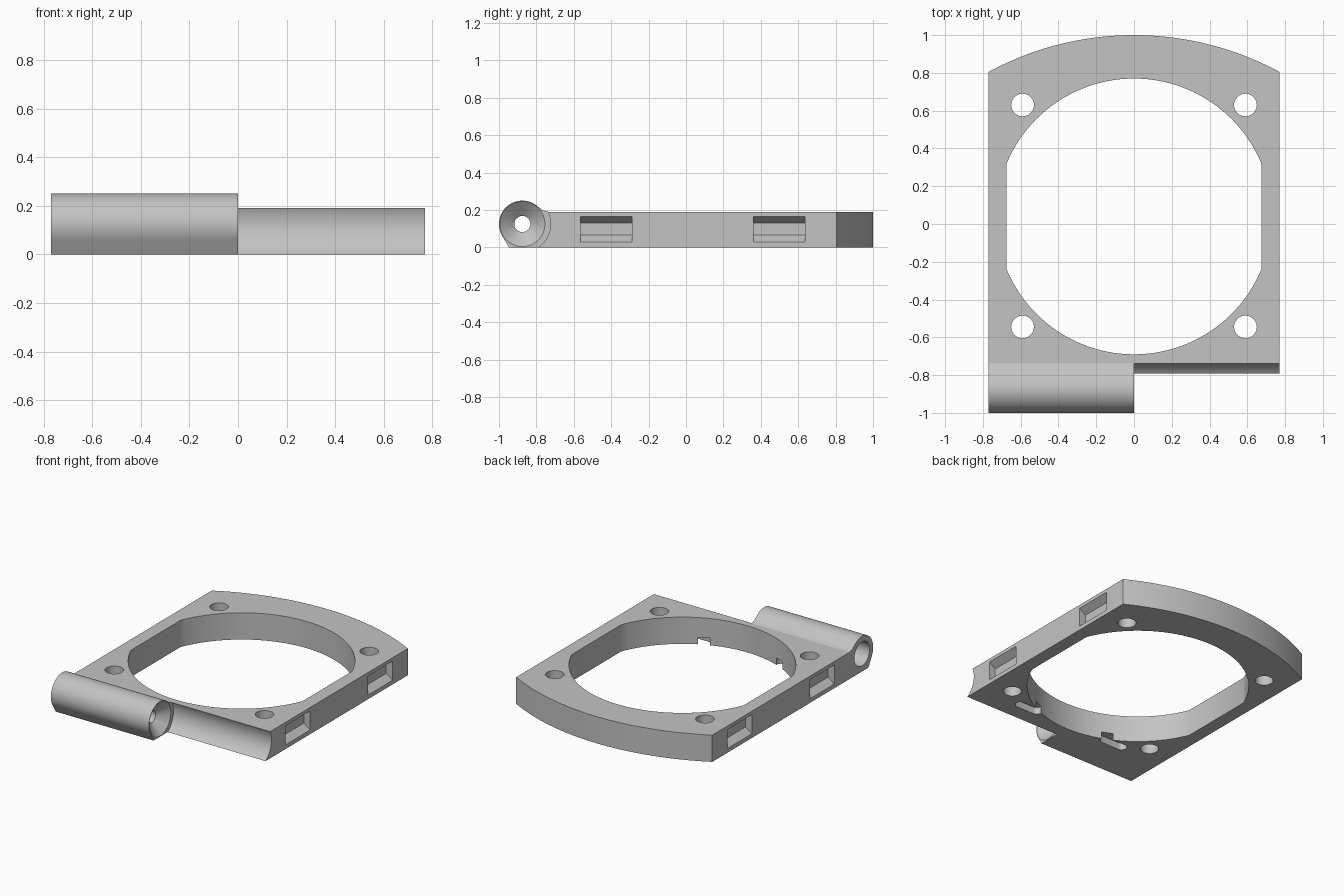
import bpy
import bmesh
from math import sin, cos, pi, radians, asin, acos, tau

cube = bpy.data.objects.get("Cube")
if cube:
    bpy.data.objects.remove(cube)

grey = bpy.data.materials.new("plain grey")
grey.use_nodes = True
GREY = (0.55, 0.55, 0.55, 1)
grey.diffuse_color = GREY
grey.node_tree.nodes["Principled BSDF"].inputs["Base Color"].default_value = GREY

W, T = 0.77, 0.19            # plate half width and thickness
AY, AZ, AR = -0.875, 0.125, 0.125   # hinge axis and barrel radius
JOIN = -0.735                # where barrel meets plate


def add_object(name, bm):
    bmesh.ops.recalc_face_normals(bm, faces=bm.faces)
    mesh = bpy.data.meshes.new(name)
    bm.to_mesh(mesh)
    bm.free()
    mesh.materials.append(grey)
    ob = bpy.data.objects.new(name, mesh)
    bpy.context.collection.objects.link(ob)
    return ob


def prism(name, pts, axis, lo, hi):
    """Extrude a flat outline along one axis."""
    place = {"x": lambda a, b, d: (d, a, b),
             "y": lambda a, b, d: (a, d, b),
             "z": lambda a, b, d: (a, b, d)}[axis]
    bm = bmesh.new()
    low = [bm.verts.new(place(a, b, lo)) for a, b in pts]
    high = [bm.verts.new(place(a, b, hi)) for a, b in pts]
    bm.faces.new(low)
    bm.faces.new(high)
    n = len(pts)
    for i in range(n):
        j = (i + 1) % n
        bm.faces.new((low[i], low[j], high[j], high[i]))
    return add_object(name, bm)


def lathe_x(name, profile, sides=48):
    """Solid turned about the hinge axis from (x, radius) points."""
    bm = bmesh.new()
    rings = [[bm.verts.new((x, AY + r * cos(tau * i / sides), AZ + r * sin(tau * i / sides)))
              for i in range(sides)] for x, r in profile]
    for a, b in zip(rings, rings[1:]):
        for i in range(sides):
            j = (i + 1) % sides
            bm.faces.new((a[i], a[j], b[j], b[i]))
    bm.faces.new(rings[0])
    bm.faces.new(rings[-1])
    return add_object(name, bm)


def arc(cx, cy, r, start, end, n):
    return [(cx + r * cos(start + (end - start) * i / n),
             cy + r * sin(start + (end - start) * i / n)) for i in range(n + 1)]


def circle(cx, cy, r, n=40):
    return arc(cx, cy, r, 0, tau, n)[:-1]


def activate(ob):
    bpy.ops.object.select_all(action="DESELECT")
    ob.select_set(True)
    bpy.context.view_layer.objects.active = ob


def cut(ob, cutter):
    cutter.hide_render = True
    mod = ob.modifiers.new("cut", "BOOLEAN")
    mod.operation = "DIFFERENCE"
    mod.solver = "EXACT"
    mod.object = cutter
    activate(ob)
    bpy.ops.object.modifier_apply(modifier=mod.name)
    bpy.data.objects.remove(cutter)


def finish(ob):
    activate(ob)
    bpy.ops.object.shade_smooth_by_angle(angle=radians(25))


# Frame plate with a bowed back edge
BOW = 1.62
half = asin(W / BOW)
outline = [(-W, JOIN), (0, JOIN), (0, -0.85), (W, -0.85)]
outline += arc(0, 1 - BOW, BOW, pi / 2 - half, pi / 2 + half, 40)
plate = prism("frame_plate", outline, "z", 0, T)

# Hollow along the front edge that clears the mating barrel
cut(plate, prism("hinge_clearance", circle(AY, AZ, 0.151, 96), "x", 0, 1))

# Large round opening with flattened sides
R, CY, FLAT = 0.73, 0.04, 0.675
a = acos(FLAT / R)
cut(plate, prism("main_opening",
                 arc(0, CY, R, a, pi - a, 48) + arc(0, CY, R, pi + a, tau - a, 48),
                 "z", -0.1, 0.3))

for side in (-1, 1):
    # Screw holes
    for y in (0.63, -0.545):
        cut(plate, prism("screw_hole", circle(side * 0.59, y, 0.06), "z", -0.1, 0.3))
    # Tapered side pockets
    pocket = [(side * x, z) for x, z in
              ((0.78, 0.023), (0.78, 0.172), (0.72, 0.13), (0.72, 0.065))]
    for y in (-0.565, 0.36):
        cut(plate, prism("side_pocket", pocket, "y", y, y + 0.275))
    # Round-ended slots under the front of the opening
    x, y, r = side * 0.365, -0.645, 0.035
    slot = arc(x + 0.07, y, r, -pi / 2, pi / 2, 12) + arc(x - 0.07, y, r, pi / 2, 1.5 * pi, 12)
    cut(plate, prism("bottom_slot", slot, "z", -0.1, 0.05))
finish(plate)

# Hinge barrel: round top, sloped lower front, flat foot, blended into the plate
profile = [(JOIN, 0), (JOIN, T), (-0.765, 0.198)]
profile += arc(AY, AZ, AR, radians(47), radians(210), 40)
profile += [(-0.947, 0)]
barrel = prism("hinge_barrel", profile, "x", -W, 0)

# Stepped bore with a conical mouth
cut(barrel, lathe_x("hinge_bore", [(-0.8, 0.085), (-0.45, 0.085), (-0.45, 0.043),
                                   (-0.065, 0.043), (0, 0.121), (0.01, 0.133)]))
finish(barrel)
